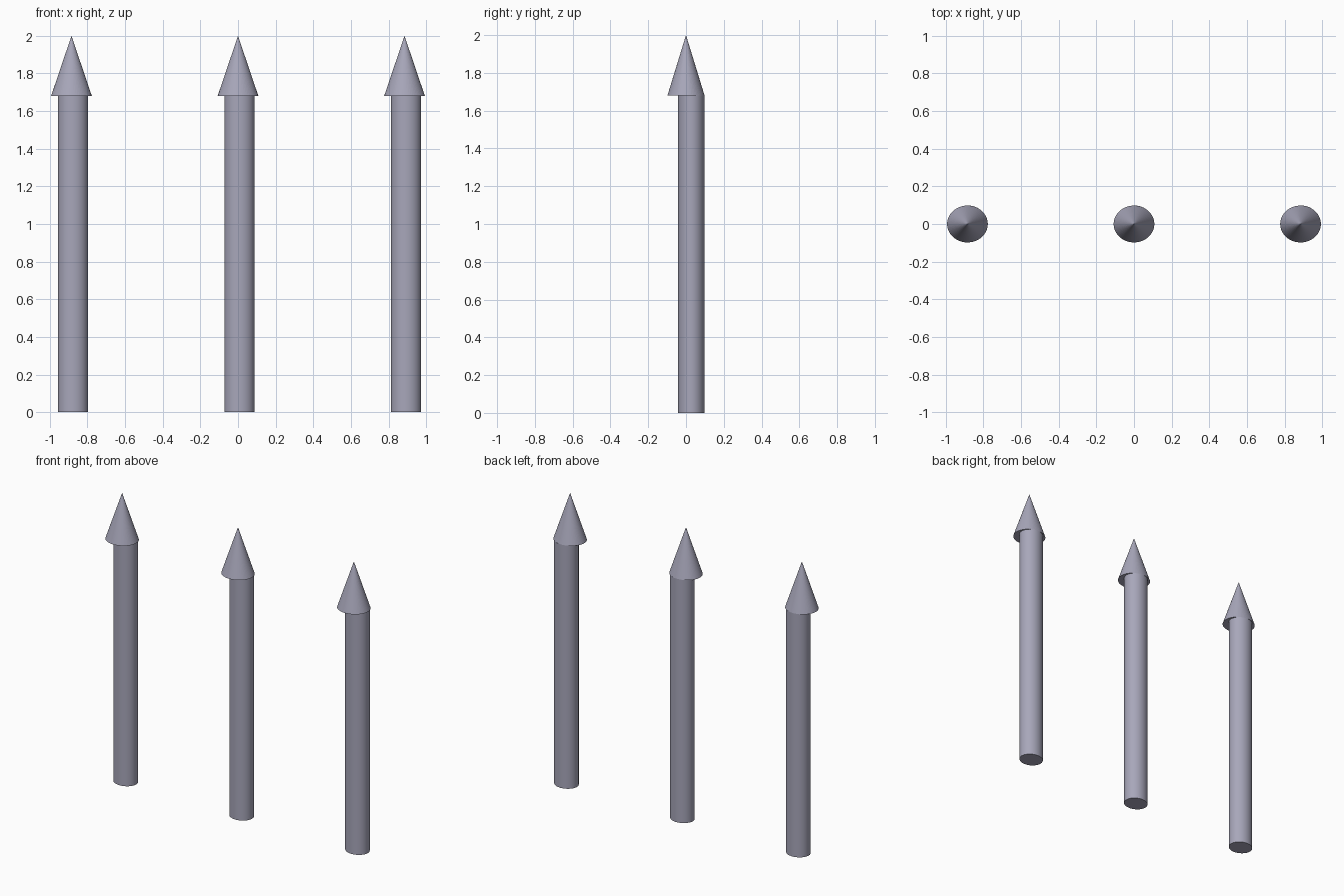
import bpy

if "Cube" in bpy.data.objects:
    bpy.data.objects.remove(bpy.data.objects["Cube"])

SPACING = 0.885
HEAD_BASE = 1.681

# Blue-grey metal
metal = bpy.data.materials.new("blue_grey")
metal.diffuse_color = (0.39, 0.385, 0.49, 1)
metal.use_nodes = True
metal.node_tree.nodes["Principled BSDF"].inputs["Base Color"].default_value = metal.diffuse_color


def tapered(name, x, y, z0, z1, rx, ry, top, sides):
    """Upright oval cylinder (top=1) or cone (top=0)."""
    bpy.ops.mesh.primitive_cone_add(vertices=sides, radius1=1, radius2=top, depth=z1 - z0,
                                    location=(x, y, (z0 + z1) / 2))
    obj = bpy.context.object
    obj.name = name
    obj.scale = (rx, ry, 1)
    bpy.ops.object.transform_apply(location=False, rotation=False, scale=True)
    obj.data.materials.append(metal)
    return obj


for side, label in ((-1, "left"), (0, "middle"), (1, "right")):
    x = side * SPACING
    # Shaft sits slightly off-centre, toward the back of the head
    tapered(label + "_shaft", x + 0.008, 0.028, 0, HEAD_BASE, 0.08, 0.07, 1, 32)
    bpy.ops.object.shade_smooth_by_angle()
    # Pointed head, finely faceted so the tip shades as a true cone
    tapered(label + "_head", x, 0, HEAD_BASE, 2, 0.108, 0.098, 0, 64)
